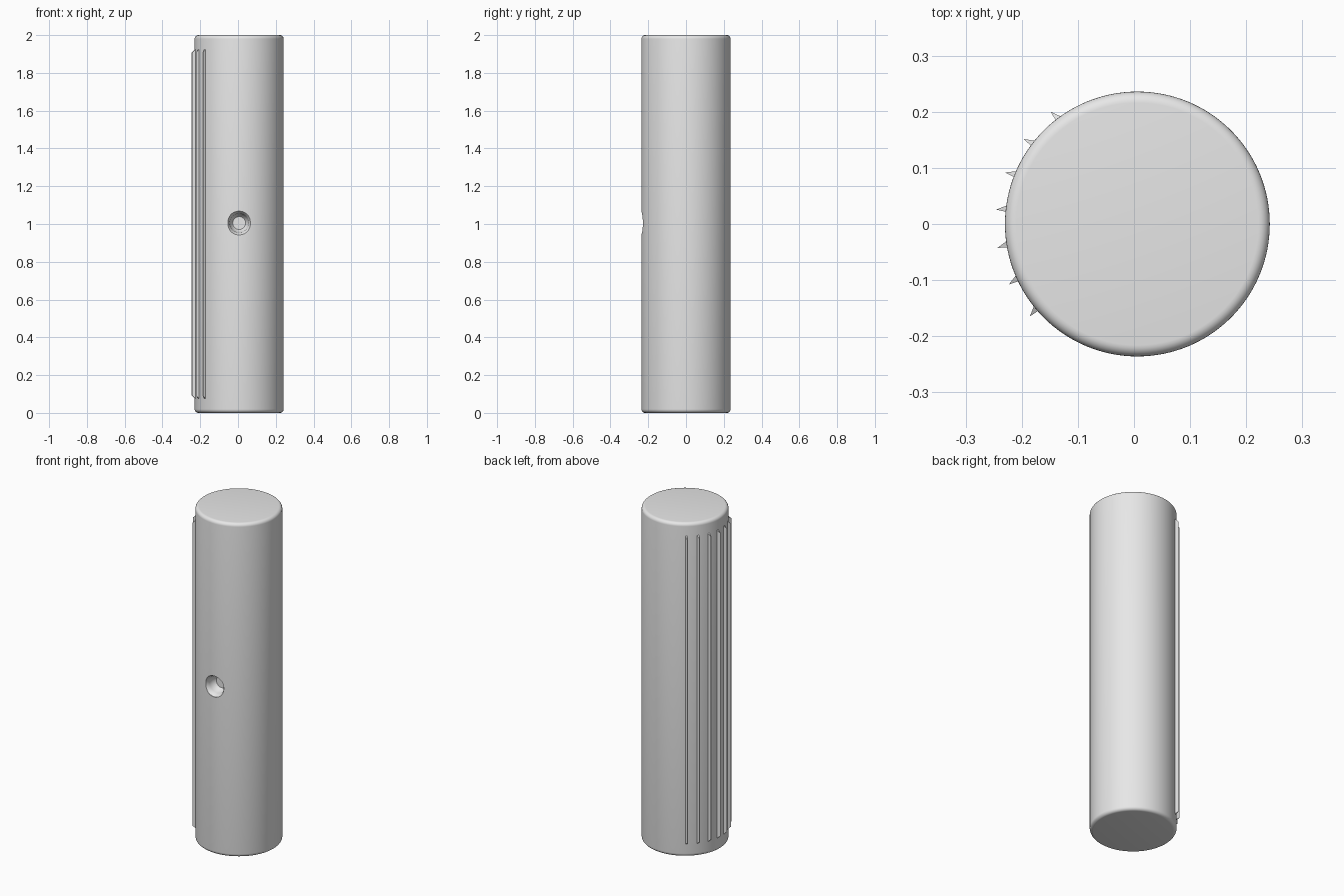
import bpy, bmesh, math
from math import cos, sin, radians, pi
from mathutils import Matrix

cube = bpy.data.objects.get("Cube")
if cube:
    bpy.data.objects.remove(cube, do_unlink=True)

CX, R, H = 0.006, 0.236, 2.0

grey = bpy.data.materials.new("plain_grey")
grey.use_nodes = True
grey.diffuse_color = (0.8, 0.8, 0.8, 1)
grey.node_tree.nodes["Principled BSDF"].inputs["Base Color"].default_value = (0.8, 0.8, 0.8, 1)


def finish(name, bm):
    bmesh.ops.recalc_face_normals(bm, faces=bm.faces)
    mesh = bpy.data.meshes.new(name)
    bm.to_mesh(mesh)
    bm.free()
    mesh.materials.append(grey)
    obj = bpy.data.objects.new(name, mesh)
    bpy.context.collection.objects.link(obj)
    return obj


def loft(bm, rings):
    """Join rings of points into a closed solid."""
    rows = [[bm.verts.new(p) for p in ring] for ring in rings]
    n = len(rows[0])
    for a, b in zip(rows, rows[1:]):
        for i in range(n):
            j = (i + 1) % n
            bm.faces.new((a[i], a[j], b[j], b[i]))
    bm.faces.new(rows[0])
    bm.faces.new(rows[-1])


def lathe(name, profile, segments):
    bm = bmesh.new()
    loft(bm, [[(r * cos(2 * pi * i / segments), r * sin(2 * pi * i / segments), z)
               for i in range(segments)] for r, z in profile])
    return finish(name, bm)


def smooth(obj, angle):
    bpy.ops.object.select_all(action='DESELECT')
    obj.select_set(True)
    bpy.context.view_layer.objects.active = obj
    bpy.ops.object.shade_smooth_by_angle(angle=radians(angle))


# Pin body with rounded end rims
fillet = 0.02
arc = [radians(a) for a in range(0, 91, 15)]
low = [(R - fillet + fillet * sin(a), fillet - fillet * cos(a)) for a in arc]
body = lathe("pin_body", low + [(r, H - z) for r, z in reversed(low)], 128)
body.location.x = CX

# Flared blind hole in the front: (radius, distance outward from the axis)
hole = lathe("hole_cutter", [(0.034, 0.165), (0.047, 0.18), (0.05, 0.205),
                             (0.055, 0.222), (0.063, 0.232), (0.063, 0.3)], 48)
hole.matrix_world = Matrix.Translation((CX, 0, 1.005)) @ Matrix.Rotation(pi / 2, 4, 'X')
hole.hide_render = True

bpy.context.view_layer.objects.active = body
cut = body.modifiers.new("hole", 'BOOLEAN')
cut.operation = 'DIFFERENCE'
cut.solver = 'EXACT'
cut.object = hole
bpy.ops.object.modifier_apply(modifier=cut.name)
bpy.data.objects.remove(hole, do_unlink=True)
smooth(body, 35)

# Sawtooth grip ribs with slanted ends: (radius, angle offset, end height)
section = [(R - 0.008, -3.3, 0.07), (R - 0.008, 0.7, 0.07), (0.253, 0, 0.092)]
for k in range(7):
    tip = 127.7 + 15.5 * k
    bottom = [(CX + r * cos(radians(tip + a)), r * sin(radians(tip + a)), z)
              for r, a, z in section]
    bm = bmesh.new()
    loft(bm, [bottom, [(x, y, H - z) for x, y, z in bottom]])
    finish(f"grip_rib_{k + 1}", bm)
